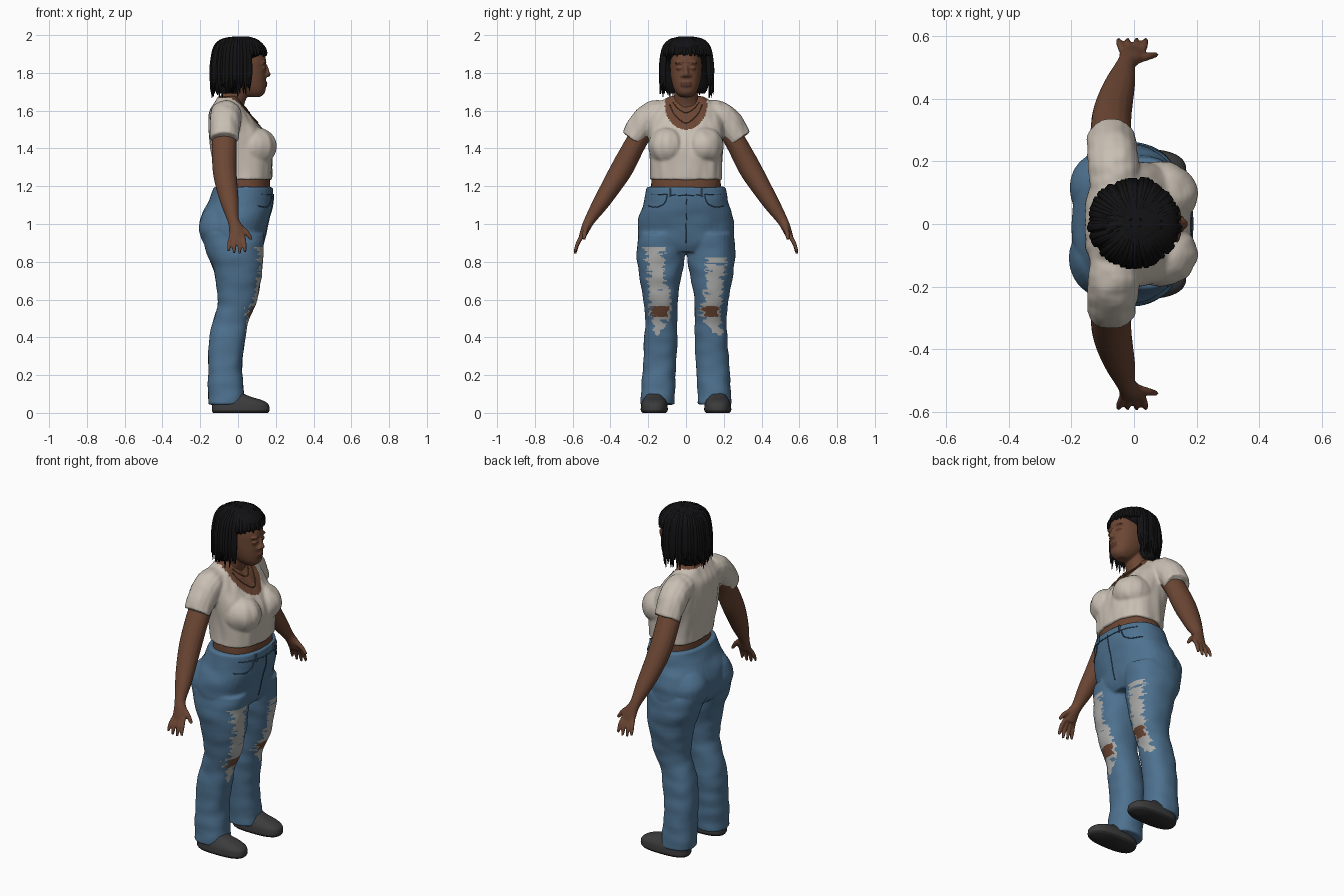
import bpy, bmesh, math, random
from mathutils import Vector, Matrix, noise
from mathutils.bvhtree import BVHTree

if "Cube" in bpy.data.objects:
    bpy.data.objects.remove(bpy.data.objects["Cube"])

random.seed(4)


def mat(name, r, g, b):
    m = bpy.data.materials.new(name)
    m.diffuse_color = (r, g, b, 1)
    m.use_nodes = True
    m.node_tree.nodes["Principled BSDF"].inputs["Base Color"].default_value = m.diffuse_color
    return m


SKIN = mat("brown skin", 0.15, 0.062, 0.034)
LIP = mat("dark skin", 0.095, 0.035, 0.022)
HAIR = mat("black hair", 0.006, 0.006, 0.007)
SHIRT = mat("cream cotton", 0.58, 0.52, 0.45)
DENIM = mat("blue denim", 0.075, 0.165, 0.275)
SEAM = mat("dark denim", 0.035, 0.08, 0.14)
FRAY = mat("frayed grey threads", 0.40, 0.40, 0.39)
SHOE = mat("charcoal shoe", 0.045, 0.045, 0.047)
SOLE = mat("dark sole", 0.025, 0.025, 0.026)
CHAIN = mat("bronze chain", 0.10, 0.05, 0.02)


def spline(keys, steps):
    """Catmull-Rom interpolation of equal-length tuples."""
    out, n = [], len(keys)
    for i in range(n - 1):
        p = [Vector(keys[min(max(i + k, 0), n - 1)]) for k in (-1, 0, 1, 2)]
        for s in range(steps):
            t = s / steps
            out.append(0.5 * (2 * p[1] + (p[2] - p[0]) * t
                              + (2 * p[0] - 5 * p[1] + 4 * p[2] - p[3]) * t * t
                              + (3 * p[1] - p[0] - 3 * p[2] + p[3]) * t ** 3))
    return out + [Vector(keys[-1])]


def skin_rings(bm, rings):
    n = len(rings[0])
    for a, b in zip(rings, rings[1:]):
        for i in range(n):
            bm.faces.new((a[i], a[(i + 1) % n], b[(i + 1) % n], b[i]))
    bm.faces.new(rings[0][::-1])
    bm.faces.new(rings[-1])


def stack(bm, keys, power=2.3, steps=4, n=40):
    """Horizontal sections: (z, x0, x1, y0, y1)."""
    rings = []
    for z, x0, x1, y0, y1 in spline(keys, steps):
        ring = []
        for i in range(n):
            a = math.tau * i / n
            c, s = math.cos(a), math.sin(a)
            ring.append(bm.verts.new((
                (x0 + x1) / 2 + (x1 - x0) / 2 * math.copysign(abs(c) ** (2 / power), c),
                (y0 + y1) / 2 + (y1 - y0) / 2 * math.copysign(abs(s) ** (2 / power), s), z)))
        rings.append(ring)
    skin_rings(bm, rings)


def sym(rows):
    return [(z, a, b, -w, w) for z, a, b, w in rows]


def tube(bm, keys, n=16, steps=4):
    """Tube along a path: (x, y, z, radius along x, other radius)."""
    pts, rings = spline(keys, steps), []
    for i, p in enumerate(pts):
        t = (Vector(pts[min(i + 1, len(pts) - 1)][:3]) - Vector(pts[max(i - 1, 0)][:3])).normalized()
        u = Vector((1, 0, 0)) if abs(t.x) < 0.9 else Vector((0, 1, 0))
        u = (u - t * u.dot(t)).normalized()
        v = t.cross(u)
        rings.append([bm.verts.new(Vector(p[:3]) + u * p[3] * math.cos(math.tau * k / n)
                                   + v * p[4] * math.sin(math.tau * k / n)) for k in range(n)])
    skin_rings(bm, rings)


def ball(bm, c, r):
    bmesh.ops.create_uvsphere(bm, u_segments=24, v_segments=16, radius=1,
                              matrix=Matrix.Translation(c) @ Matrix.Diagonal((*r, 1)))


def finish(name, bm, mats, voxel=0, smooth=4, wrinkle=None, rule=None):
    bmesh.ops.recalc_face_normals(bm, faces=bm.faces)
    me = bpy.data.meshes.new(name)
    bm.to_mesh(me)
    bm.free()
    ob = bpy.data.objects.new(name, me)
    bpy.context.collection.objects.link(ob)
    if voxel:  # fuse the overlapping volumes into one skin
        r = ob.modifiers.new("fuse", 'REMESH')
        r.mode, r.voxel_size = 'VOXEL', voxel
        s = ob.modifiers.new("soften", 'SMOOTH')
        s.factor, s.iterations = 0.5, smooth
        me = bpy.data.meshes.new_from_object(ob.evaluated_get(bpy.context.evaluated_depsgraph_get()))
        ob.modifiers.clear()
        ob.data = me
    if wrinkle:
        moves = [v.normal * wrinkle(v.co) for v in me.vertices]
        for v, d in zip(me.vertices, moves):
            v.co += d
    me.materials.clear()
    for m in mats:
        me.materials.append(m)
    for p in me.polygons:
        p.use_smooth = True
        p.material_index = rule(p.center, p.normal) if rule else 0
    return ob


def surface_line(name, ob, path, radius, material):
    """Thin cord laid on the front of an object along (y, z) points."""
    tree = BVHTree.FromPolygons([v.co for v in ob.data.vertices], [p.vertices[:] for p in ob.data.polygons])
    keys = []
    for y, z in spline(path, 8):
        hit = tree.ray_cast(Vector((1, y, z)), Vector((-1, 0, 0)))[0]
        if hit:
            keys.append((hit.x + radius * 0.5, y, z, radius, radius))
    bm = bmesh.new()
    tube(bm, keys, 6, 1)
    finish(name, bm, [material])


# Body: head, neck, midriff, arms and hands
bm = bmesh.new()
stack(bm, sym([(1.672, .05, .115, .03), (1.69, .015, .139, .05), (1.72, -.02, .147, .067),
               (1.77, -.06, .148, .080), (1.82, -.08, .146, .084), (1.87, -.09, .148, .083),
               (1.92, -.08, .132, .075), (1.96, -.05, .09, .05)]))
tube(bm, [(.145, 0, 1.84, .01, .009), (.154, 0, 1.805, .013, .013), (.150, 0, 1.78, .012, .016)])
ball(bm, (.156, 0, 1.793), (.018, .016, .014))
for s in (-1, 1):
    ball(bm, (.148, .016 * s, 1.787), (.013, .012, .010))
    ball(bm, (.135, .034 * s, 1.824), (.014, .019, .010))
    ball(bm, (.135, .034 * s, 1.852), (.016, .028, .007))
for z in (1.733, 1.746):
    ball(bm, (.143, 0, z), (.013, .030, .008))
tube(bm, [(-.05, 0, 1.56, .085, .10), (-.035, 0, 1.64, .07, .075), (-.01, 0, 1.70, .062, .06), (.0, 0, 1.76, .06, .058)])
stack(bm, sym([(1.13, -.11, .165, .185), (1.2, -.105, .17, .185), (1.27, -.105, .165, .18)]))
for s in (-1, 1):
    tube(bm, [(x, y * s, z, a, b) for x, y, z, a, b in (
        (-.065, .19, 1.55, .065, .06), (-.072, .26, 1.44, .066, .056), (-.072, .335, 1.30, .064, .060),
        (-.06, .395, 1.20, .058, .053), (-.042, .455, 1.105, .047, .043), (-.025, .51, 1.02, .031, .029),
        (-.01, .532, .975, .039, .024), (-.005, .55, .93, .042, .018))])
    for i in range(4):
        x, drop = -.036 + i * .021, (.012, 0, -.003, .008)[i]
        tube(bm, [(x * .9, .545 * s, .945, .012, .012), (x * 1.25, .572 * s, .90, .0115, .0115),
                  (x * 1.4, .588 * s, .845 + drop, .008, .008)], 10)
    tube(bm, [(.01, .525 * s, .985, .015, .014), (.045, .535 * s, .955, .014, .013),
              (.072, .54 * s, .918, .009, .009)], 10)


def body_rule(c, n):
    if c.x > .138 and abs(c.y) < .029 and 1.724 < c.z < 1.753:
        return 1
    eye = c.x > .125 and abs(abs(c.y) - .034) < .019 and abs(c.z - 1.823) < .004
    brow = c.x > .125 and abs(abs(c.y) - .034) < .024 and abs(c.z - 1.853) < .004
    return 1 if eye or brow else 0


finish("body", bm, [SKIN, LIP], .006, 3, rule=body_rule)

# Cropped shirt with short sleeves; the scoop neck shows the chest
bm = bmesh.new()
stack(bm, sym([(1.235, -.118, .178, .192), (1.30, -.127, .182, .190), (1.40, -.145, .182, .195),
               (1.48, -.155, .145, .20), (1.55, -.157, .09, .20), (1.60, -.15, .05, .185),
               (1.645, -.125, .015, .14), (1.675, -.105, .0, .09)]), 2.5)
for s in (-1, 1):
    ball(bm, (.085, .095 * s, 1.41), (.118, .105, .105))
    tube(bm, [(x, y * s, z, a, b) for x, y, z, a, b in (
        (-.06, .10, 1.585, .075, .072), (-.065, .18, 1.572, .083, .078),
        (-.07, .235, 1.52, .080, .076), (-.072, .283, 1.45, .076, .066))])


def neck_rule(c, n):
    w = c.y / .112
    front = c.x > -.03 and (w * w + (min(c.z - 1.63, 0) / .13) ** 2 < 1)
    return 1 if front or c.z > 1.668 else 0


shirt = finish("cropped_shirt", bm, [SHIRT, SKIN], .007, 4,
               lambda p: noise.noise(Vector((p.x * 22, p.y * 26, p.z * 7))) * .005, neck_rule)
surface_line("long_necklace", shirt, [(-.085, 1.63), (-.06, 1.58), (0, 1.535), (.06, 1.58), (.085, 1.63)], .003, CHAIN)
surface_line("short_necklace", shirt, [(-.07, 1.645), (-.04, 1.61), (0, 1.59), (.04, 1.61), (.07, 1.645)], .003, CHAIN)

# Jeans
bm = bmesh.new()
stack(bm, sym([(1.195, -.128, .183, .208), (1.12, -.157, .186, .222), (1.05, -.19, .172, .245),
               (.98, -.198, .152, .256), (.90, -.175, .135, .245), (.85, -.13, .11, .17)]))
for s in (-1, 1):
    ball(bm, (-.09, .11 * s, .98), (.117, .125, .13))
    stack(bm, [(z, a, b, min(c * s, d * s), max(c * s, d * s)) for z, a, b, c, d in (
        (.045, -.155, .035, .062, .242), (.10, -.157, .032, .060, .240), (.2, -.157, .022, .055, .233),
        (.3, -.157, .025, .050, .226), (.4, -.152, .040, .046, .222), (.5, -.127, .062, .047, .214),
        (.57, -.107, .095, .046, .222), (.65, -.112, .112, .037, .234), (.75, -.127, .127, .018, .252),
        (.85, -.166, .133, .004, .261), (.95, -.19, .14, .004, .25))])

# Rip outlines: (height, centre, half width) for each leg
RIPS = {-1: [(.88, -.165, .055), (.75, -.16, .042), (.62, -.135, .058), (.52, -.14, .055), (.41, -.155, .012)],
        1: [(.82, .165, .055), (.70, .155, .042), (.60, .14, .05), (.52, .125, .058), (.41, .18, .012)]}


def denim_rule(c, n):
    rows = RIPS[1 if c.y > 0 else -1]
    if n.x < .12 or not rows[-1][0] < c.z < rows[0][0]:
        return 0
    for (z1, c1, w1), (z0, c0, w0) in zip(rows, rows[1:]):
        if c.z >= z0:
            t = (c.z - z0) / (z1 - z0)
            off, half = abs(c.y - c0 - (c1 - c0) * t), w0 + (w1 - w0) * t
            break
    streak = noise.noise(Vector((3, c.y * 14, c.z * 50)))
    if off > half + streak * .04 or streak > .42:
        return 0
    if abs(c.z - .537) < .028 and off < .042 + streak * .03:
        return 2
    return 1


jeans = finish("ripped_jeans", bm, [DENIM, FRAY, SKIN], .007, 4,
               lambda p: noise.noise(Vector((p.x * 9, p.y * 9, p.z * 16))) * .005, denim_rule)
surface_line("fly_seam", jeans, [(0, 1.16), (.004, 1.08), (0, .98), (0, .90)], .0025, SEAM)
surface_line("waistband_seam", jeans, [(-.18, 1.158), (-.09, 1.155), (0, 1.15), (.09, 1.155), (.18, 1.158)], .0025, SEAM)
for s, side in ((-1, "right"), (1, "left")):
    surface_line(side + "_pocket_seam", jeans,
                 [(.10 * s, 1.15), (.115 * s, 1.11), (.155 * s, 1.09), (.20 * s, 1.095)], .003, SEAM)
    surface_line(side + "_belt_loop", jeans, [(.085 * s, 1.187), (.085 * s, 1.145)], .006, SEAM)

# Shoes
for s, side in ((-1, "right"), (1, "left")):
    bm = bmesh.new()
    m = .168 * s
    stack(bm, [(z, a, b, m - w, m + w) for z, a, b, w in (
        (0, -.132, .158, .062), (.012, -.138, .166, .071), (.03, -.138, .166, .071), (.05, -.137, .158, .068),
        (.068, -.135, .125, .06), (.085, -.13, .07, .05), (.11, -.12, .01, .045))], 2.6)
    finish(side + "_shoe", bm, [SHOE, SOLE], rule=lambda c, n: 1 if c.z < .012 else 0)

# Hair: a bob-shaped mass covered with hanging locks
bm = bmesh.new()
stack(bm, sym([(1.69, -.115, .0, .10), (1.73, -.125, .02, .118), (1.80, -.13, .04, .122),
               (1.86, -.13, .07, .122), (1.885, -.13, .115, .12), (1.91, -.128, .137, .117),
               (1.945, -.115, .138, .107), (1.975, -.085, .105, .08), (1.992, -.03, .06, .04)]), 2.1)
finish("hair_mass", bm, [HAIR])
bm = bmesh.new()
for i in range(120):
    a = math.tau * i / 120 + random.uniform(-.03, .03)
    cx, sy = math.cos(a), math.sin(a)
    r = random.uniform(.97, 1.06)

    def at(k, z, w):
        return (.005 + .134 * cx * k * r, .004 + .127 * sy * k * r, z, w, w)
    keys = [at(.12, 1.985, .008), at(.58, 1.975, .010), at(.88, 1.94, .011)]
    if cx > .45:  # short fringe above the brow
        keys += [at(1.0, 1.91, .009), at(1.02, random.uniform(1.885, 1.90), .003)]
    else:
        tip = random.uniform(1.665, 1.745)
        keys += [at(1.0, 1.87, .012), at(1.03, 1.79, .012), at(random.uniform(.95, 1.1), tip, .002)]
    tube(bm, keys, 6, 3)
finish("hair_locks", bm, [HAIR])
